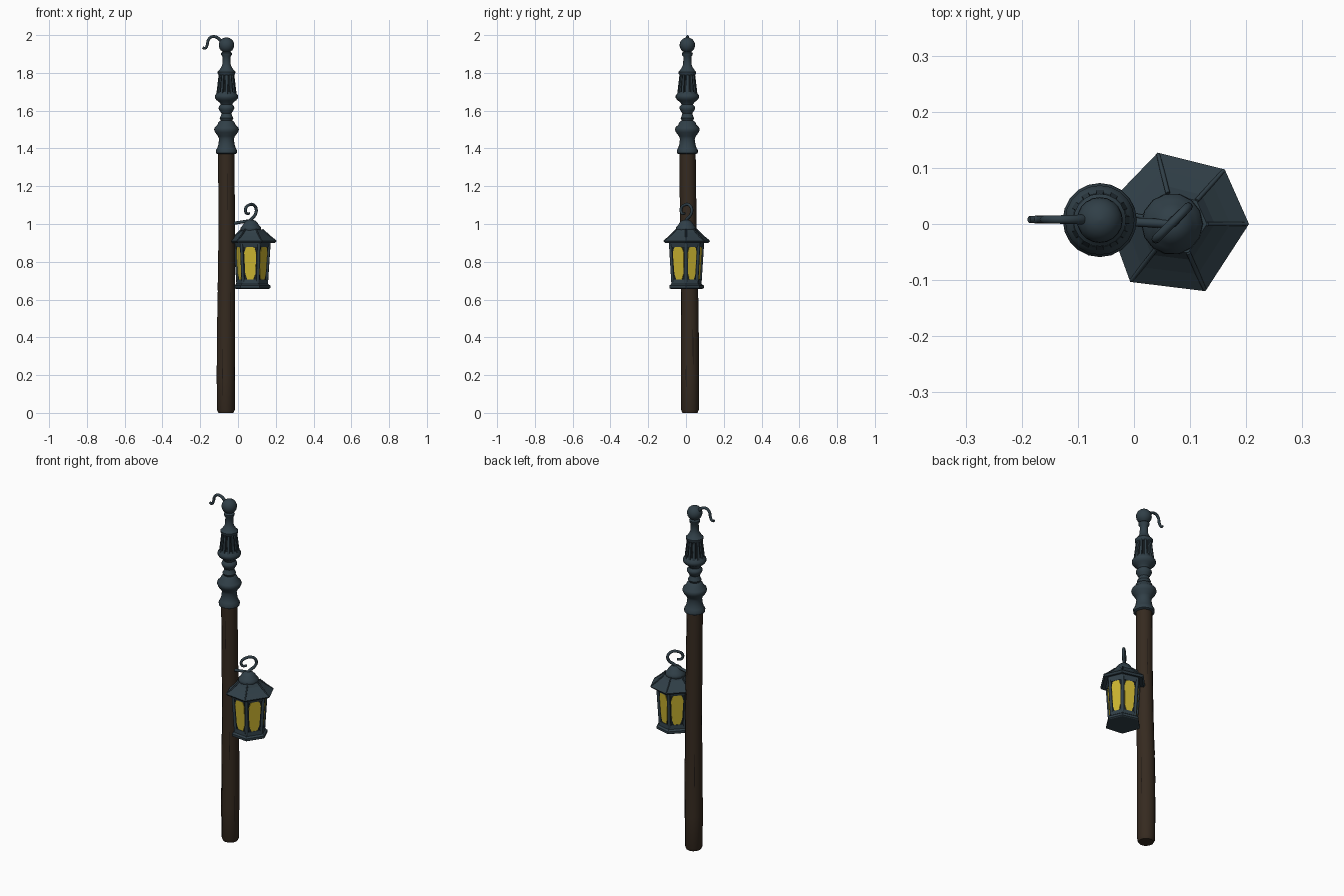
import bpy, bmesh, math
from mathutils import Vector

if "Cube" in bpy.data.objects:
    bpy.data.objects.remove(bpy.data.objects["Cube"])


def mat(name, rgb):
    m = bpy.data.materials.new(name)
    m.diffuse_color = (*rgb, 1)
    m.use_nodes = True
    m.node_tree.nodes["Principled BSDF"].inputs["Base Color"].default_value = m.diffuse_color
    return m


METAL = mat("blue_grey_iron", (0.030, 0.050, 0.064))
DARK = mat("dark_iron", (0.010, 0.015, 0.018))
WOOD = mat("brown_wood", (0.036, 0.023, 0.014))
CRACK = mat("dark_wood", (0.012, 0.008, 0.006))
GLASS = mat("yellow_glass", (0.60, 0.46, 0.030))


def finish(bm, name, material, smooth=None):
    bmesh.ops.recalc_face_normals(bm, faces=bm.faces)
    me = bpy.data.meshes.new(name)
    bm.to_mesh(me)
    bm.free()
    me.materials.append(material)
    ob = bpy.data.objects.new(name, me)
    bpy.context.collection.objects.link(ob)
    if smooth:
        bpy.ops.object.select_all(action='DESELECT')
        ob.select_set(True)
        bpy.context.view_layer.objects.active = ob
        bpy.ops.object.shade_smooth_by_angle(angle=math.radians(smooth))
    return ob


def loft(name, rings, angles, material, smooth=None):
    """Closed stack of rings (cx, cy, z, radius) with corners at the given angles."""
    bm = bmesh.new()
    loops = [[bm.verts.new((cx + r * math.cos(a), cy + r * math.sin(a), z)) for a in angles]
             for cx, cy, z, r in rings]
    n = len(angles)
    for lo, hi in zip(loops, loops[1:]):
        for i in range(n):
            bm.faces.new((lo[i], lo[(i + 1) % n], hi[(i + 1) % n], hi[i]))
    bm.faces.new(loops[0])
    bm.faces.new(loops[-1])
    return finish(bm, name, material, smooth)


def turn(name, c, profile, n, material, smooth=40):
    return loft(name, [(c[0], c[1], z, r) for r, z in profile],
                [2 * math.pi * i / n for i in range(n)], material, smooth)


def tube(name, pts, radius, material):
    """Round bar through points given as (x, y, z, thickness factor)."""
    cu = bpy.data.curves.new(name, 'CURVE')
    cu.dimensions = '3D'
    cu.bevel_depth = radius
    cu.bevel_resolution = 2
    cu.resolution_u = 4
    cu.use_fill_caps = True
    sp = cu.splines.new('BEZIER')
    sp.bezier_points.add(len(pts) - 1)
    for bp, p in zip(sp.bezier_points, pts):
        bp.co = p[:3]
        bp.radius = p[3]
        bp.handle_left_type = bp.handle_right_type = 'AUTO'
    cu.materials.append(material)
    ob = bpy.data.objects.new(name, cu)
    bpy.context.collection.objects.link(ob)
    bpy.ops.object.select_all(action='DESELECT')
    ob.select_set(True)
    bpy.context.view_layer.objects.active = ob
    bpy.ops.object.convert(target='MESH')


# Wooden post, slightly bent and tapered
POST = [(-0.064, 0.021, 0.0, 0.040), (-0.064, 0.021, 0.016, 0.047), (-0.065, 0.021, 0.20, 0.048),
        (-0.063, 0.020, 0.50, 0.047), (-0.060, 0.017, 0.75, 0.045),
        (-0.060, 0.012, 1.0, 0.044), (-0.062, 0.008, 1.39, 0.043)]
loft("post", POST, [2 * math.pi * i / 12 for i in range(12)], WOOD, 40)


def post_at(z):
    for a, b in zip(POST, POST[1:]):
        if a[2] <= z <= b[2]:
            t = (z - a[2]) / (b[2] - a[2])
            return [a[k] + t * (b[k] - a[k]) for k in (0, 1, 3)]


# Cracks in the wood, thin slivers on the surface
bm = bmesh.new()
for deg, z0, z1 in [(250, 0.08, 0.34), (300, 0.45, 0.66), (335, 0.10, 0.30), (20, 0.2, 0.5),
                    (70, 0.9, 1.2), (130, 0.3, 0.6), (190, 0.6, 0.9), (275, 1.05, 1.3)]:
    vs = []
    for z, off in ((z0, 0), ((z0 + z1) / 2, 3), (z1, 0), ((z0 + z1) / 2, -3)):
        cx, cy, r = post_at(z)
        a = math.radians(deg + off)
        vs.append(bm.verts.new((cx + (r + .001) * math.cos(a), cy + (r + .001) * math.sin(a), z)))
    bm.faces.new(vs)
finish(bm, "wood_cracks", CRACK)

# Turned iron finial on top of the post
C = (-0.061, 0.007)
turn("finial_lower", C, [
    (0.046, 1.37), (0.055, 1.375), (0.056, 1.39), (0.049, 1.402), (0.043, 1.42), (0.039, 1.45),
    (0.045, 1.465), (0.060, 1.485), (0.066, 1.50), (0.062, 1.512), (0.048, 1.525), (0.042, 1.54),
    (0.030, 1.548), (0.036, 1.56), (0.030, 1.572), (0.026, 1.585), (0.036, 1.60), (0.042, 1.612),
    (0.040, 1.622), (0.030, 1.632), (0.038, 1.645), (0.052, 1.655), (0.062, 1.668),
    (0.062, 1.68), (0.054, 1.69), (0.048, 1.70)], 20, METAL)
turn("fluted_core", C, [(0.045, 1.685), (0.046, 1.70), (0.034, 1.80)], 16, DARK)

# Ribs around the fluted section
bm = bmesh.new()
for i in range(12):
    a = 2 * math.pi * i / 12
    d, t = Vector((math.cos(a), math.sin(a), 0)), Vector((-math.sin(a), math.cos(a), 0))
    o = Vector((*C, 0))
    rows = []
    for z, r, w in ((1.685, 0.054, 0.0085), (1.795, 0.041, 0.0065)):
        rows.append([bm.verts.new(o + d * (r - k) + t * s * w + Vector((0, 0, z)))
                     for k, s in ((0.014, -1), (0, -0.8), (0, 0.8), (0.014, 1))])
    for j in range(4):
        bm.faces.new((rows[0][j], rows[0][(j + 1) % 4], rows[1][(j + 1) % 4], rows[1][j]))
    bm.faces.new(rows[0])
    bm.faces.new(rows[1])
finish(bm, "finial_ribs", METAL)

ball = [(0.041 * math.cos(t), 1.947 + 0.041 * math.sin(t))
        for t in (math.radians(-60 + 18.5 * k) for k in range(9))]
turn("finial_top_ball", C, [
    (0.038, 1.785), (0.046, 1.795), (0.047, 1.806), (0.038, 1.815), (0.028, 1.83), (0.022, 1.845),
    (0.021, 1.885), (0.028, 1.895), (0.029, 1.905)] + ball, 20, METAL)

# Small curled hook beside the ball
tube("finial_hook", [(x, 0.008, z, r) for x, z, r in [
    (-0.080, 1.955, 1.3), (-0.106, 1.984, 1.1), (-0.134, 1.992, 1), (-0.157, 1.975, 1),
    (-0.163, 1.948, 1), (-0.176, 1.929, .9), (-0.187, 1.935, .8)]], 0.0075, METAL)

# Lantern: uneven six-sided shape
L = (0.074, 0.0)
HEX = [math.radians(d) for d in (0, 48, 104, 168, 232, 294)]


def hexloft(name, profile, material):
    return loft(name, [(*L, z, r) for r, z in profile], HEX, material)


hexloft("lantern_base", [(0.090, 0.657), (0.097, 0.661), (0.097, 0.674), (0.086, 0.682),
                         (0.083, 0.705)], METAL)
hexloft("lantern_body", [(0.076, 0.69), (0.090, 0.90)], DARK)
hexloft("lantern_top_rail", [(0.093, 0.878), (0.100, 0.905), (0.104, 0.915)], METAL)
hexloft("lantern_roof", [(0.090, 0.908), (0.122, 0.900), (0.131, 0.910), (0.098, 0.933),
                         (0.070, 0.955), (0.056, 0.972)], METAL)


def corner(i, r, z):
    a = HEX[i % 6]
    return Vector((L[0] + r * math.cos(a), L[1] + r * math.sin(a), z))


# Corner bars and roof ridges
for i in range(6):
    tube(f"lantern_corner_bar_{i + 1}",
         [(*corner(i, 0.076, 0.68), 1), (*corner(i, 0.0905, 0.90), 1)], 0.0085, METAL)
    tube(f"roof_ridge_{i + 1}", [(*corner(i, 0.127, 0.911), .8), (*corner(i, 0.098, 0.933), 1),
                                 (*corner(i, 0.056, 0.972), 1)], 0.004, METAL)

# Arched glass panes, one on each side
PANE = [(.30, .07), (.70, .07), (.83, .22), (.86, .75), (.76, .88), (.5, .93), (.24, .88),
        (.14, .75), (.17, .22)]
bm = bmesh.new()
for i in range(6):
    b0, b1 = corner(i, 0.076, 0.69), corner(i + 1, 0.076, 0.69)
    t0, t1 = corner(i, 0.090, 0.90), corner(i + 1, 0.090, 0.90)
    out = (b1 - b0).cross(t0 - b0).normalized()
    pts = [b0.lerp(b1, u).lerp(t0.lerp(t1, u), v) for u, v in PANE]
    back = [bm.verts.new(p - out * 0.001) for p in pts]
    front = [bm.verts.new(p + out * 0.003) for p in pts]
    n = len(pts)
    for j in range(n):
        bm.faces.new((back[j], back[(j + 1) % n], front[(j + 1) % n], front[j]))
    bm.faces.new(front)
    bm.faces.new(back)
finish(bm, "lantern_panes", GLASS)

# Cap, curled handle and arm to the post
turn("lantern_cap", (0.068, 0), [
    (0.050, 0.962), (0.055, 0.970), (0.054, 0.982), (0.044, 0.992), (0.036, 1.006),
    (0.024, 1.017), (0.010, 1.022)], 14, METAL)
tube("lantern_curl", [(0.066 + u * 0.707, u * 0.707, z, r) for u, z, r in [
    (-0.006, 1.012, 1.2), (0.012, 1.030, 1.1), (0.036, 1.050, 1), (0.043, 1.078, 1),
    (0.024, 1.101, 1), (-0.010, 1.101, 1), (-0.037, 1.080, 1), (-0.030, 1.056, .9),
    (-0.008, 1.056, .8)]], 0.008, METAL)
tube("lantern_arm", [(-0.045, 0.006, 1.000, 1.1), (0.01, 0.003, 1.009, 1),
                     (0.065, 0.0, 1.018, 1)], 0.008, METAL)
